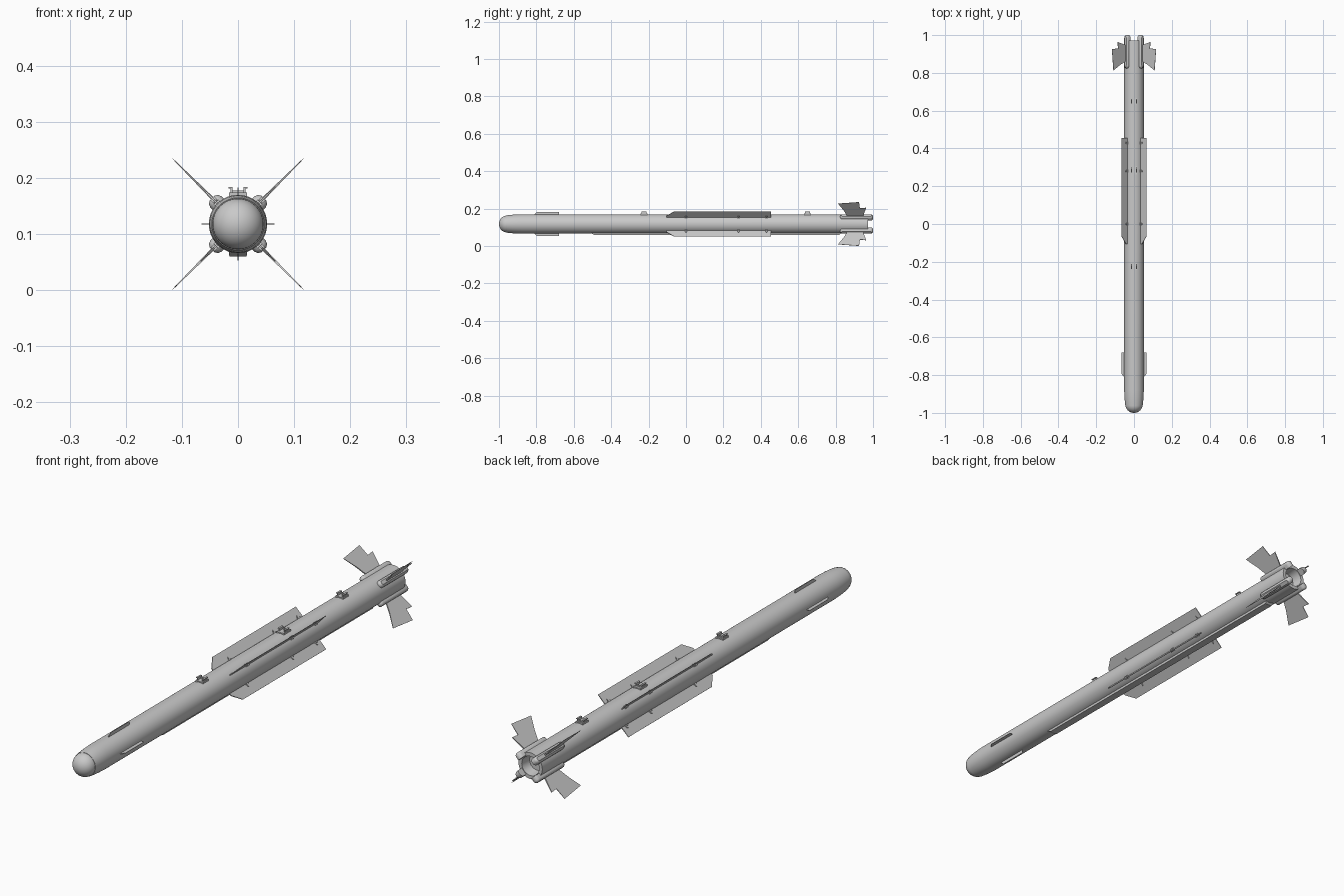
import bpy, bmesh, math
from mathutils import Matrix, Vector

if "Cube" in bpy.data.objects:
    bpy.data.objects.remove(bpy.data.objects["Cube"])

AXIS_Z = 0.118   # height of the body axis
R = 0.052        # body radius

grey = bpy.data.materials.new("light_grey")
grey.diffuse_color = (0.588, 0.588, 0.588, 1)
grey.use_nodes = True
grey.node_tree.nodes["Principled BSDF"].inputs["Base Color"].default_value = grey.diffuse_color


def finish(name, bm, angle=0.0, smooth=True):
    """Turn a part about the body axis, lift it to height and store it."""
    bmesh.ops.recalc_face_normals(bm, faces=bm.faces)
    bm.transform(Matrix.Translation((0, 0, AXIS_Z)) @ Matrix.Rotation(math.radians(angle), 4, 'Y'))
    me = bpy.data.meshes.new(name)
    bm.to_mesh(me)
    bm.free()
    me.materials.append(grey)
    ob = bpy.data.objects.new(name, me)
    bpy.context.collection.objects.link(ob)
    if smooth:
        bpy.ops.object.select_all(action='DESELECT')
        ob.select_set(True)
        bpy.context.view_layer.objects.active = ob
        bpy.ops.object.shade_smooth_by_angle(angle=math.radians(32))
    return ob


def lathe(name, profile, steps=48):
    """Spin (y, radius) points about the body axis."""
    bm = bmesh.new()
    vs = [bm.verts.new((0, y, r)) for y, r in profile]
    es = [bm.edges.new(p) for p in zip(vs, vs[1:])]
    bmesh.ops.spin(bm, geom=vs + es, axis=(0, 1, 0), cent=(0, 0, 0),
                   angle=math.tau, steps=steps, use_duplicate=False)
    bmesh.ops.remove_doubles(bm, verts=bm.verts, dist=1e-5)
    return finish(name, bm)


def blade(name, outline, angle, root_t, tip_t):
    """Fin from a (y, radius) outline, thinner towards the tip."""
    bm = bmesh.new()
    lo, hi = min(r for _, r in outline), max(r for _, r in outline)
    sides = []
    for s in (-0.5, 0.5):
        sides.append([bm.verts.new((s * (root_t + (tip_t - root_t) * (r - lo) / (hi - lo)), y, r))
                      for y, r in outline])
    a, b = sides
    bm.faces.new(a)
    bm.faces.new(b[::-1])
    n = len(a)
    for i in range(n):
        bm.faces.new((a[i], a[(i + 1) % n], b[(i + 1) % n], b[i]))
    return finish(name, bm, angle, False)


def add_box(bm, x, y, z):
    """Box from three (low, high) ranges."""
    size = [b - a for a, b in (x, y, z)]
    mid = Vector([(a + b) / 2 for a, b in (x, y, z)])
    bmesh.ops.create_cube(bm, size=1, matrix=Matrix.Translation(mid) @ Matrix.Diagonal((*size, 1)))


# Body tube with shoulder, rear lip and recessed nozzle
lathe("body_tube", [(-0.957, 0.0440), (-0.957, 0.0465), (-0.94, 0.0485), (-0.915, 0.0505), (-0.88, R),
                    (0.77, R), (0.972, R), (0.972, 0.038), (0.93, 0.033), (0.93, 0)])
# Rounded nose, stepped in slightly from the tube
lathe("nose_dome", [(-0.957 - 0.043 * math.sin(t), 0.0452 * math.cos(t))
                    for t in [i * math.pi / 20 for i in range(11)]])

# Short front strakes, upright and level
for i in range(4):
    blade("front_strake", [(-0.81, 0.04), (-0.81, 0.053), (-0.795, 0.065), (-0.68, 0.065), (-0.68, 0.04)],
          i * 90, 0.003, 0.0015)

for i in range(4):
    ang = 45 + i * 90
    # Long middle wings
    blade("middle_wing", [(-0.105, 0.045), (-0.105, 0.06), (-0.065, 0.094), (0.455, 0.094), (0.455, 0.045)],
          ang, 0.004, 0.002)
    # Small fasteners holding the wing root
    for y in (0.0, 0.28, 0.43):
        bm = bmesh.new()
        add_box(bm, (-0.006, 0.006), (y - 0.008, y + 0.008), (0.047, 0.056))
        bmesh.ops.create_cone(bm, segments=12, radius1=0.005, radius2=0.005, depth=0.010, cap_ends=True,
                              matrix=Matrix.Translation((0, y, 0.06)) @ Matrix.Rotation(math.pi / 2, 4, 'Y'))
        finish("wing_fastener", bm, ang)
    # Notched tail fins
    blade("tail_fin", [(0.865, 0.055), (0.845, 0.10), (0.813, 0.154), (0.925, 0.1655),
                       (0.93, 0.119), (0.963, 0.122), (0.945, 0.055)], ang, 0.006, 0.001)
    # Round-ended fairing under each tail fin
    bm = bmesh.new()
    rings = []
    for z, inset in ((0.040, 0), (0.056, 0), (0.061, 0.002), (0.065, 0.007)):
        ring = []
        for cy, start in ((0.986, 0), (0.838, math.pi)):
            for k in range(9):
                t = start + k * math.pi / 8
                w = 0.014 - inset
                ring.append(bm.verts.new((w * math.cos(t), cy + w * math.sin(t), z)))
        rings.append(ring)
    n = len(rings[0])
    for a, b in zip(rings, rings[1:]):
        for k in range(n):
            bm.faces.new((a[k], a[(k + 1) % n], b[(k + 1) % n], b[k]))
    bm.faces.new(rings[0])
    bm.faces.new(rings[-1])
    finish("tail_fairing", bm, ang)

# Cable tunnel along the belly with a sloped front
bm = bmesh.new()
add_box(bm, (-0.018, 0.018), (-0.53, 0.84), (-0.058, -0.04))
for v in bm.verts:
    if v.co.z < -0.05:
        v.co.x *= 0.85
        v.co.y += 0.04 if v.co.y < 0 else -0.02
finish("belly_tunnel", bm, 0, False)

# Hanger lugs on the back: a saddle plate, two hooked uprights and a cross web
for y, half in ((-0.225, 0.018), (0.285, 0.022), (0.65, 0.018)):
    bm = bmesh.new()
    add_box(bm, (-0.016, 0.016), (y - half, y + half), (0.045, 0.056))
    add_box(bm, (-0.011, 0.011), (y + 0.006, y + 0.012), (0.055, 0.060))
    for s in (-1, 1):
        add_box(bm, sorted((s * 0.010, s * 0.013)), (y - 0.013, y + 0.013), (0.055, 0.066))
        add_box(bm, sorted((s * 0.010, s * 0.017)), (y - 0.013, y + 0.013), (0.063, 0.066))
    finish("hanger_lug", bm, 0, False)
